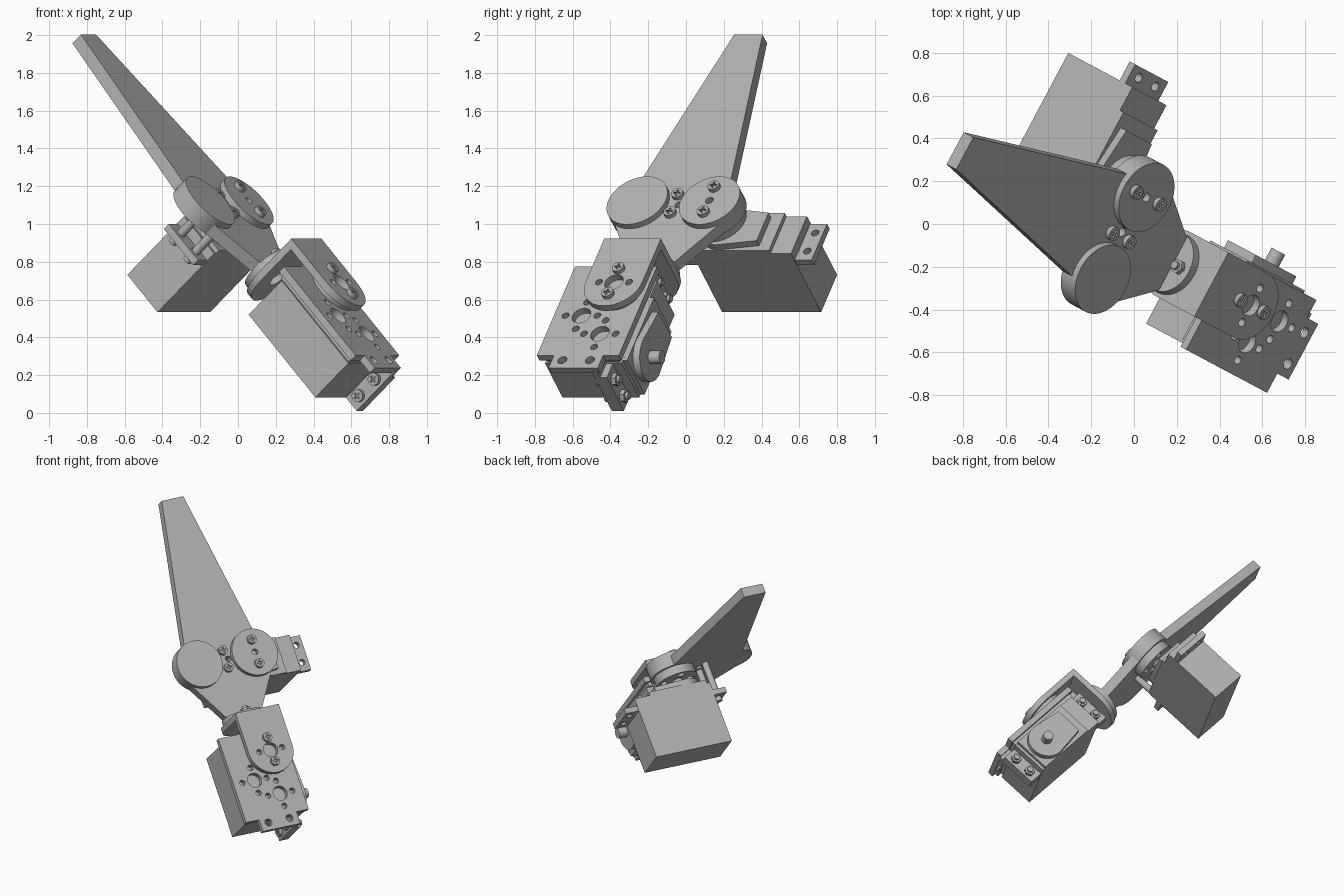
import bpy, bmesh, math
from mathutils import Matrix, Vector

cube = bpy.data.objects.get("Cube")
if cube:
    bpy.data.objects.remove(cube)

mat = bpy.data.materials.new("plain_grey")
mat.use_nodes = True
GREY = (0.45, 0.45, 0.45, 1)
mat.diffuse_color = GREY
mat.node_tree.nodes["Principled BSDF"].inputs["Base Color"].default_value = GREY

# Whole mechanism pose: U sideways, D up along the arm, N out of the arm face
turn, tilt = math.radians(62), math.radians(47.6)
U = Vector((math.cos(turn), math.sin(turn), 0))
H = Vector((-math.sin(turn), math.cos(turn), 0))
D = H * math.cos(tilt) + Vector((0, 0, math.sin(tilt)))
N = U.cross(D)


def basis(p, q, h):
    return Matrix((p, q, h)).transposed().to_4x4()


FACE = basis(U, D, N)   # outline in (u, d), depth along n
SIDE = basis(D, N, U)   # outline in (d, n), depth along u
END = basis(N, U, D)    # outline in (n, u), depth along d
MID = -0.08             # centre line of the arm along u


def prism(name, pts, lo, hi, frame):
    bm = bmesh.new()
    face = bm.faces.new([bm.verts.new((p, q, lo)) for p, q in pts])
    ext = bmesh.ops.extrude_face_region(bm, geom=[face])
    verts = [v for v in ext["geom"] if isinstance(v, bmesh.types.BMVert)]
    bmesh.ops.translate(bm, verts=verts, vec=(0, 0, hi - lo))
    bmesh.ops.recalc_face_normals(bm, faces=bm.faces)
    bm.transform(frame)
    me = bpy.data.meshes.new(name)
    bm.to_mesh(me)
    bm.free()
    me.materials.append(mat)
    ob = bpy.data.objects.new(name, me)
    bpy.context.collection.objects.link(ob)
    return ob


def rect(p0, p1, q0, q1):
    return [(p0, q0), (p1, q0), (p1, q1), (p0, q1)]


def arc(p, q, r, start=0, sweep=360, n=32):
    count = n if sweep == 360 else n + 1
    angles = [math.radians(start + sweep * i / n) for i in range(count)]
    return [(p + r * math.cos(t), q + r * math.sin(t)) for t in angles]


def cut(ob, cutters):
    for c in cutters:
        c.hide_render = True
        m = ob.modifiers.new("cut", "BOOLEAN")
        m.object, m.operation, m.solver = c, "DIFFERENCE", "EXACT"
    bpy.context.view_layer.update()
    dg = bpy.context.evaluated_depsgraph_get()
    me = bpy.data.meshes.new_from_object(ob.evaluated_get(dg))
    ob.modifiers.clear()
    ob.data = me
    for c in cutters:
        bpy.data.objects.remove(c)
    return ob


def drill(ob, holes, lo, hi, frame):
    return cut(ob, [prism("drill", arc(p, q, r, n=20), lo, hi, frame) for p, q, r in holes])


def screw(name, p, q, h, frame, up=1):
    """Round head with a cross recess."""
    r = 0.033
    head = prism(name, arc(p, q, r, n=20), h, h + 0.024 * up, frame)
    lo, hi = sorted((h + 0.014 * up, h + 0.04 * up))
    w = 0.005
    cut(head, [prism("slot", rect(p - 0.02, p + 0.02, q - w, q + w), lo, hi, frame),
               prism("slot", rect(p - w, p + w, q - 0.02, q + 0.02), lo, hi, frame)])


def nut(name, p, q, h, frame):
    prism(name, arc(p, q, 0.036, n=6), h, h + 0.025, frame)
    prism(name + "_thread", arc(p, q, 0.02, n=16), h, h + 0.042, frame)


def servo(name, start, mid, back, frame):
    """Box motor: long axis p from the shaft end, width q, shaft along depth."""
    f = frame @ Matrix.Translation((start, mid, back))
    prism(name + "_body", rect(0, 0.593, -0.134, 0.134), 0, 0.46, f)
    prism(name + "_cap", rect(0.02, 0.47, -0.134, 0.134), 0.46, 0.485, f)
    lid = arc(0.165, 0, 0.13, 90, 180) + [(0.4, -0.1), (0.4, 0.1)]
    prism(name + "_lid", lid, 0.485, 0.525, f)
    prism(name + "_shaft", arc(0.165, 0, 0.036), 0.525, 0.59, f)
    for p0, p1, hole in ((-0.1, 0, -0.052), (0.593, 0.693, 0.645)):
        ear = prism(name + "_ear", rect(p0, p1, -0.13, 0.13), 0.365, 0.405, f)
        drill(ear, [(hole, s * 0.065, 0.022) for s in (-1, 1)], 0.3, 0.5, f)


# Blade-shaped arm plate, tapering up to the tip and down to the flange
top, low, B = 0.72, 0.651, 0.835
blade = [(MID - 0.085, 2.055), (MID - 0.3, B), (MID - 0.32, B - 0.13), (MID - 0.135, 0.415),
         (MID + 0.135, 0.415), (MID + 0.32, B - 0.13), (MID + 0.3, B), (MID + 0.085, 2.055)]
arm = prism("arm_blade", blade, low, top, FACE)
drill(arm, [(MID + 0.02, B, 0.022)], 0.6, 0.8, FACE)

# Twin round hubs on the arm
prism("left_hub", arc(MID - 0.217, B, 0.172, n=64), low, 0.754, FACE)
hub = prism("shaft_hub", arc(MID + 0.217, B, 0.172, n=64), low, 0.754, FACE)
drill(hub, [(MID + 0.217, B, 0.022)], 0.72, 0.8, FACE)
for s in (-1, 1):
    screw("hub_screw", MID + 0.217, B + s * 0.09, 0.754, FACE)
    screw("arm_screw", MID - 0.005, B + s * 0.065, top, FACE)
    prism("standoff", arc(MID - 0.005, B + s * 0.065, 0.024, n=20), 0.35, low, FACE)

# Upper motor behind the arm, with its horn
servo("upper_motor", -0.031, 0.842, 0.015, FACE)
horn = prism("upper_horn", arc(MID + 0.217, B, 0.15, n=48), 0.59, low, FACE)
drill(horn, [(MID + 0.217 + 0.1 * math.cos(k * math.pi / 2),
              B + 0.1 * math.sin(k * math.pi / 2), 0.025) for k in range(4)], 0.55, 0.64, FACE)

# Lower motor hanging from the arm
C = 0.683
servo("lower_motor", -0.39, C, -0.385, SIDE)

# Mount plate over the lower motor
plate = [(-0.405, -0.396), (-0.303, -0.396), (-0.303, -0.485), (-0.008, -0.485),
         (-0.008, -0.396), (0.087, -0.396), (0.087, 0.24), (-0.405, 0.24)]
mount = prism("mount_plate", plate, 0.845, 0.885, FACE)
holes = [(-0.075, -0.43, 0.026), (-0.24, -0.43, 0.026)]
for p, q in ((-0.083, -0.24), (-0.24, -0.11)):
    holes.append((p, q, 0.053))
    holes += [(p + i * 0.095, q + j * 0.095, 0.02) for i, j in ((1, 0), (-1, 0), (0, 1), (0, -1))]
drill(mount, holes, 0.8, 0.92, FACE)
prism("mount_rail", rect(-0.37, 0.06, -0.38, 0.22), 0.815, 0.845, FACE)

# Mount tabs at both motor ears, screwed through
for p0, p1, hole in ((-0.49, -0.395, -0.442), (0.21, 0.3, 0.255)):
    prism("mount_tab", rect(p0, p1, C - 0.13, 0.86), -0.052, -0.02, SIDE)
    for s in (-1, 1):
        screw("tab_screw", hole, C + s * 0.065, -0.052, SIDE, up=-1)
        nut("tab_nut", hole, C + s * 0.065, 0.02, SIDE)

# Angle bracket: rounded arm over the mount plate and rounded end wall
R = 0.17
bracket = prism("bracket_arm", arc(MID, 0.065, R, 180, 180) + [(MID + R, 0.376), (MID - R, 0.376)],
                0.916, 0.956, FACE)
drill(bracket, [(MID, 0.065, 0.053)] + [(MID + s * 0.09, 0.065, 0.02) for s in (-1, 1)],
      0.88, 1, FACE)
prism("lower_horn", arc(MID, 0.065, 0.14, n=48), 0.885, 0.916, FACE)
wall = prism("bracket_wall", arc(C, MID, R, 90, 180) + [(0.92, MID - R), (0.92, MID + R)],
             0.336, 0.376, END)
drill(wall, [(C, MID, 0.05)], 0.3, 0.4, END)
prism("arm_flange", arc(C, MID, 0.15, n=48), 0.376, 0.42, END)
for s in (-1, 1):
    screw("bracket_screw", MID, 0.065 + s * 0.09, 0.956, FACE)
    nut("flange_nut", C + s * 0.085, MID, 0.42, END)

# Smooth shading with crisp edges
for ob in bpy.context.collection.objects:
    ob.select_set(ob.type == "MESH")
    if ob.type == "MESH":
        bpy.context.view_layer.objects.active = ob
bpy.ops.object.shade_smooth_by_angle(angle=math.radians(30))
